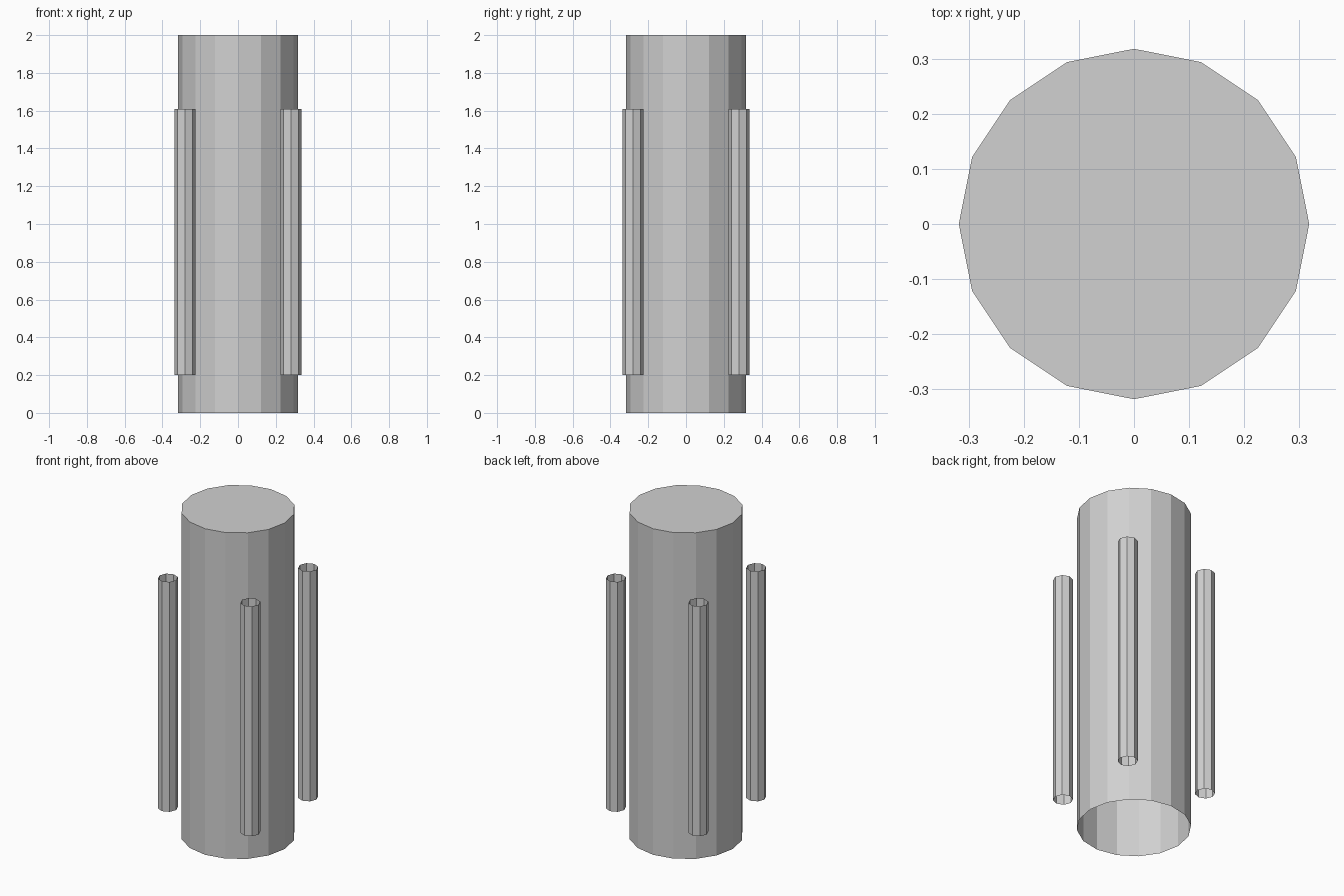
import bpy
import bmesh

cube = bpy.data.objects.get("Cube")
if cube:
    bpy.data.objects.remove(cube, do_unlink=True)

# Single plain grey
grey = bpy.data.materials.new("plain_grey")
grey.use_nodes = True
colour = (0.64, 0.64, 0.64, 1.0)
grey.diffuse_color = colour
for node in grey.node_tree.nodes:
    if node.type == 'BSDF_PRINCIPLED':
        node.inputs["Base Color"].default_value = colour


def add_tube(name, sides, radius, bottom, top, x=0.0, y=0.0, top_cap=False):
    """Thin-walled upright tube, open below and optionally closed on top."""
    bm = bmesh.new()
    bmesh.ops.create_cone(bm, cap_ends=top_cap, segments=sides,
                          radius1=radius, radius2=radius, depth=top - bottom)
    bm.normal_update()
    lower = [f for f in bm.faces if f.normal.z < -0.9]
    bmesh.ops.delete(bm, geom=lower, context='FACES_ONLY')
    mesh = bpy.data.meshes.new(name)
    bm.to_mesh(mesh)
    bm.free()
    mesh.materials.append(grey)
    obj = bpy.data.objects.new(name, mesh)
    obj.location = (x, y, (bottom + top) / 2)
    bpy.context.collection.objects.link(obj)
    return obj


# Main body, closed on top only
add_tube("main_cylinder", 16, 0.318, 0.0, 2.0, top_cap=True)

# Four slim open tubes standing around the body
for side, sx in (("left", 1), ("right", -1)):
    for end, sy in (("front", -1), ("back", 1)):
        add_tube(f"{end}_{side}_tube", 8, 0.056, 0.2, 1.61,
                 x=sx * 0.28, y=sy * 0.28)
